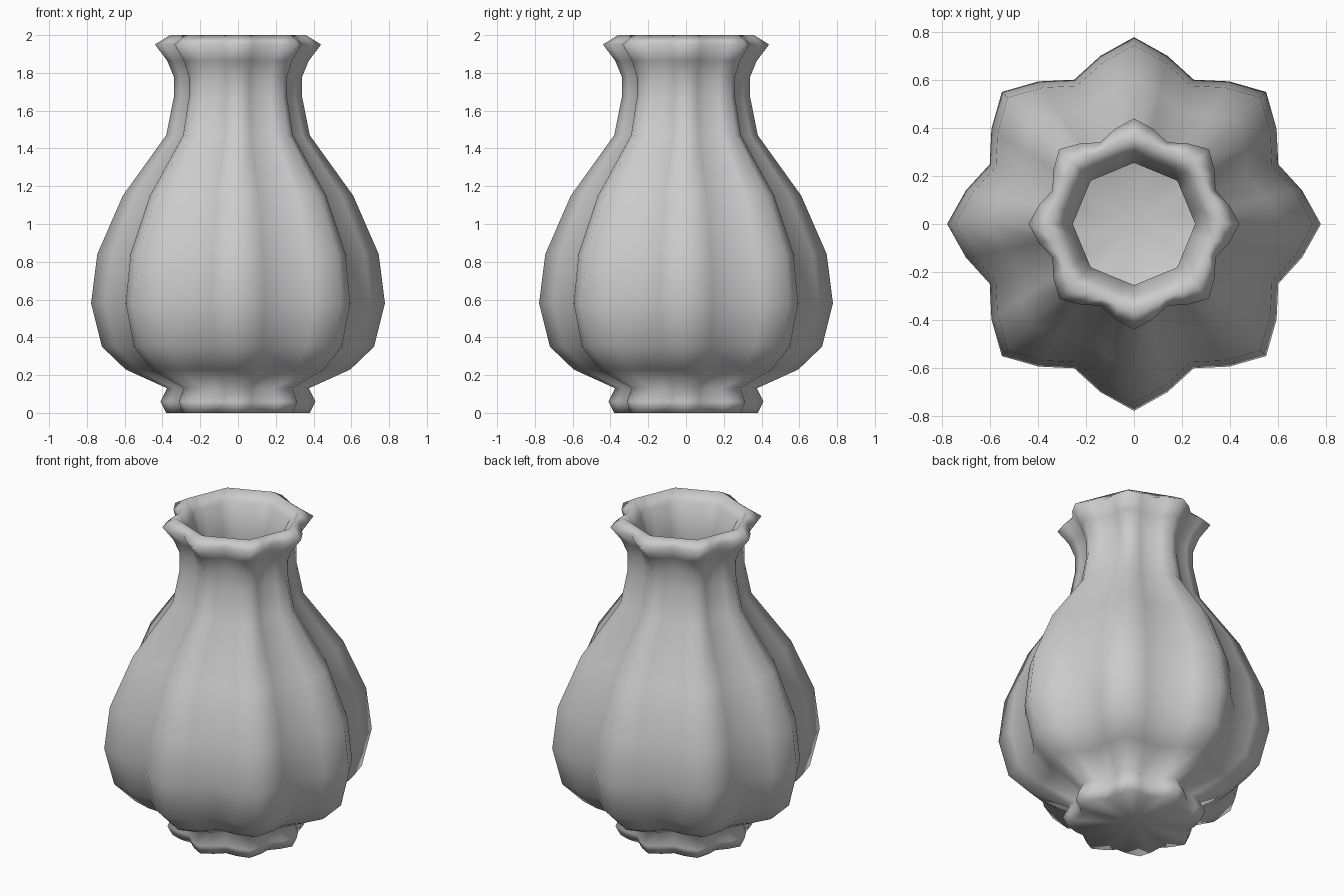
import bpy, bmesh
from math import cos, sin, pi

if "Cube" in bpy.data.objects:
    bpy.data.objects.remove(bpy.data.objects["Cube"])

SEG, LOBES = 32, 8

# outer wall: (lobe-tip radius, height), from foot to lip
outer = [(0.38, 0.0), (0.41, 0.06), (0.375, 0.13), (0.595, 0.23), (0.72, 0.35),
         (0.778, 0.58), (0.745, 0.84), (0.61, 1.15), (0.38, 1.47), (0.34, 1.67),
         (0.34, 1.78), (0.375, 1.865), (0.44, 1.95)]
# inner wall: (octagon corner radius, height), from rim down to the floor
inner = [(0.36, 2.0), (0.30, 1.94), (0.255, 1.78), (0.26, 1.67), (0.30, 1.47),
         (0.49, 1.15), (0.60, 0.84), (0.63, 0.58), (0.57, 0.35), (0.45, 0.24)]


def fluted(r, a):
    return r * (0.918 + 0.082 * cos(LOBES * a))


def octagon(r, a):
    half = pi / LOBES
    return r * cos(half) / cos(a % (2 * half) - half)


def ring(bm, r, z, shape):
    angles = [2 * pi * i / SEG for i in range(SEG)]
    return [bm.verts.new((shape(r, a) * cos(a), shape(r, a) * sin(a), z)) for a in angles]


# vase: fluted outside, octagonal inside
bm = bmesh.new()
rings = [ring(bm, r, z, fluted) for r, z in outer] + [ring(bm, r, z, octagon) for r, z in inner]
for low, high in zip(rings, rings[1:]):
    for i in range(SEG):
        j = (i + 1) % SEG
        bm.faces.new((low[i], low[j], high[j], high[i]))

# underside and inside floor as fans
for loop, z in ((rings[0], 0.0), (rings[-1], 0.14)):
    centre = bm.verts.new((0, 0, z))
    for i in range(SEG):
        bm.faces.new((loop[i], loop[(i + 1) % SEG], centre))
bmesh.ops.recalc_face_normals(bm, faces=bm.faces)

mesh = bpy.data.meshes.new("fluted_vase")
bm.to_mesh(mesh)
bm.free()
mesh.shade_smooth()
vase = bpy.data.objects.new("fluted_vase", mesh)
bpy.context.collection.objects.link(vase)
